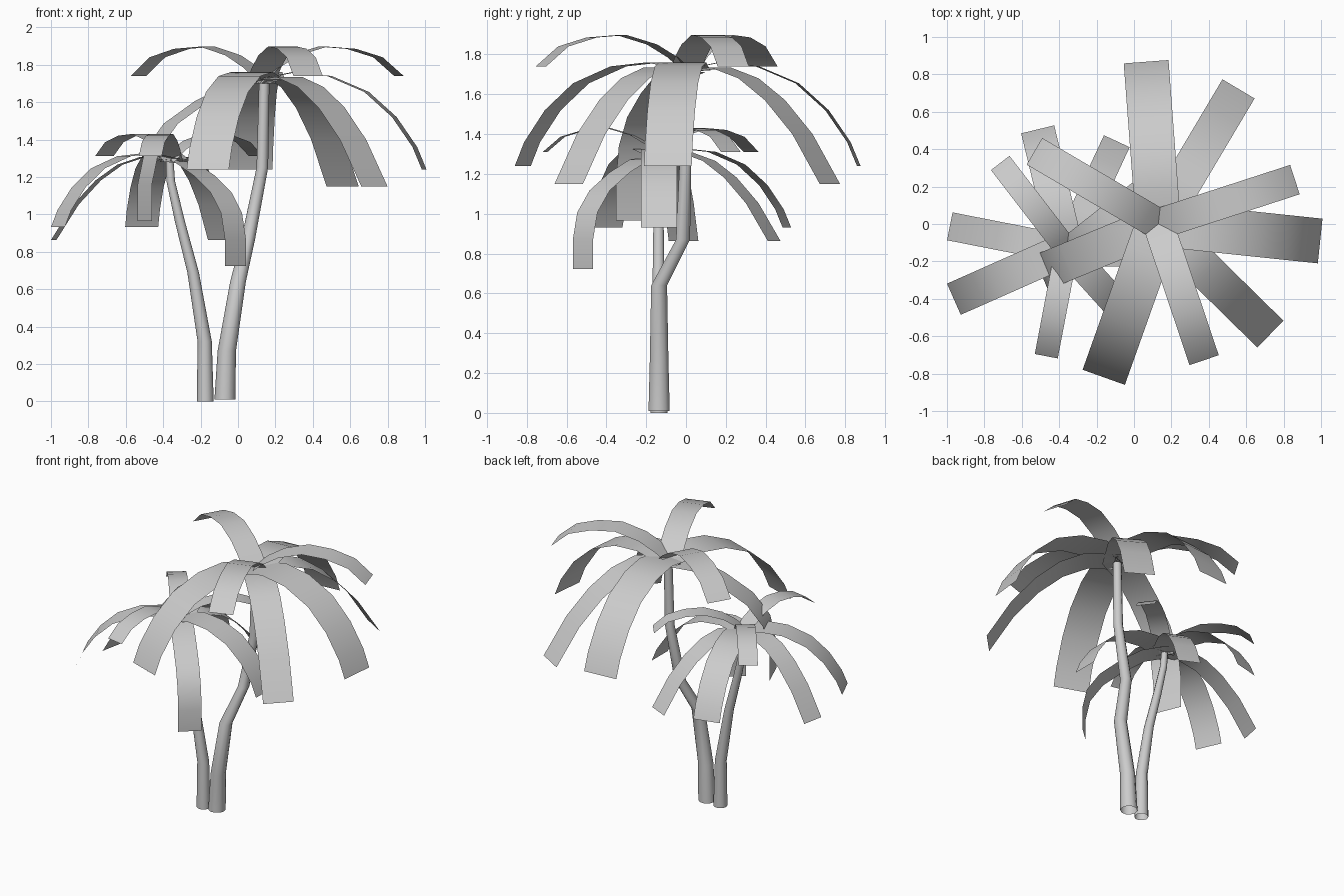
import bpy, bmesh, math
from mathutils import Vector, Matrix

if "Cube" in bpy.data.objects:
    bpy.data.objects.remove(bpy.data.objects["Cube"])

# Frond side profiles: (distance from crown centre, height relative to crown)
UPPER = [(-.03, -.06), (.07, .025), (.18, .09), (.34, .137), (.5, .125), (.65, .08), (.768, -.02)]
WIDE = [(-.03, -.04), (.17, 0), (.36, -.02), (.56, -.105), (.71, -.24), (.82, -.40), (.87, -.52)]
NARROW = [(-.03, -.05), (.2, -.025), (.365, -.08), (.52, -.19), (.68, -.36), (.84, -.61)]
DROOPING = [(-.03, -.05), (.17, -.07), (.35, -.155), (.53, -.275), (.64, -.42), (.68, -.60), (.68, -.795)]

# (name, profile, width, angles in degrees)
LAYERS = [
    ("upper_frond", UPPER, .165, (18, 149.6, -71.4)),
    ("wide_frond", WIDE, .24, (-6, -109.6, 94.3)),
    ("narrow_frond", NARROW, .2, (-44.5, 59.3)),
    ("drooping_frond", DROOPING, .2, (-157.5,)),
]


def finish(bm, name, angle):
    me = bpy.data.meshes.new(name)
    bm.to_mesh(me)
    bm.free()
    ob = bpy.data.objects.new(name, me)
    bpy.context.collection.objects.link(ob)
    bpy.ops.object.select_all(action='DESELECT')
    ob.select_set(True)
    bpy.context.view_layer.objects.active = ob
    bpy.ops.object.shade_smooth_by_angle(angle=math.radians(angle))
    return ob


def frond(name, profile, width, matrix):
    # flat strip bent along the profile
    bm = bmesh.new()
    rows = [[bm.verts.new(matrix @ Vector((r, s * width / 2, z))) for s in (-1, 1)]
            for r, z in profile]
    for a, b in zip(rows, rows[1:]):
        bm.faces.new((a[0], b[0], b[1], a[1]))
    finish(bm, name, 40)


def crown(prefix, centre, scale, turn):
    base = Matrix.Translation(centre) @ Matrix.Scale(scale, 4)
    for name, profile, width, angles in LAYERS:
        for i, a in enumerate(angles):
            m = base @ Matrix.Rotation(math.radians(a + turn), 4, 'Z')
            frond(f"{prefix}_{name}_{i + 1}", profile, width, m)


def trunk(name, path, sides=10):
    # horizontal rings (x, y, z, radius) joined into an open tube
    bm = bmesh.new()
    rings = []
    for x, y, z, r in path:
        rings.append([bm.verts.new((x + r * math.cos(2 * math.pi * k / sides),
                                    y + r * math.sin(2 * math.pi * k / sides), z))
                      for k in range(sides)])
    for a, b in zip(rings, rings[1:]):
        for k in range(sides):
            n = (k + 1) % sides
            bm.faces.new((a[k], a[n], b[n], b[k]))
    finish(bm, name, 50)


# Tall palm
trunk("tall_trunk", [(-.07, -.135, .01, .056), (-.06, -.135, .27, .049), (0, -.135, .64, .042),
                     (.055, -.015, .87, .037), (.13, -.003, 1.25, .031), (.14, 0, 1.70, .028)])
crown("tall", (.13, 0, 1.76), 1, 0)

# Short palm: same crown, smaller and turned
trunk("short_trunk", [(-.175, -.135, 0, .045), (-.178, -.135, .32, .038), (-.24, -.138, .69, .031),
                      (-.31, -.138, .96, .027), (-.36, -.135, 1.18, .023), (-.365, -.13, 1.28, .021)])
crown("short", (-.36, -.135, 1.326), .758, 109.6)
